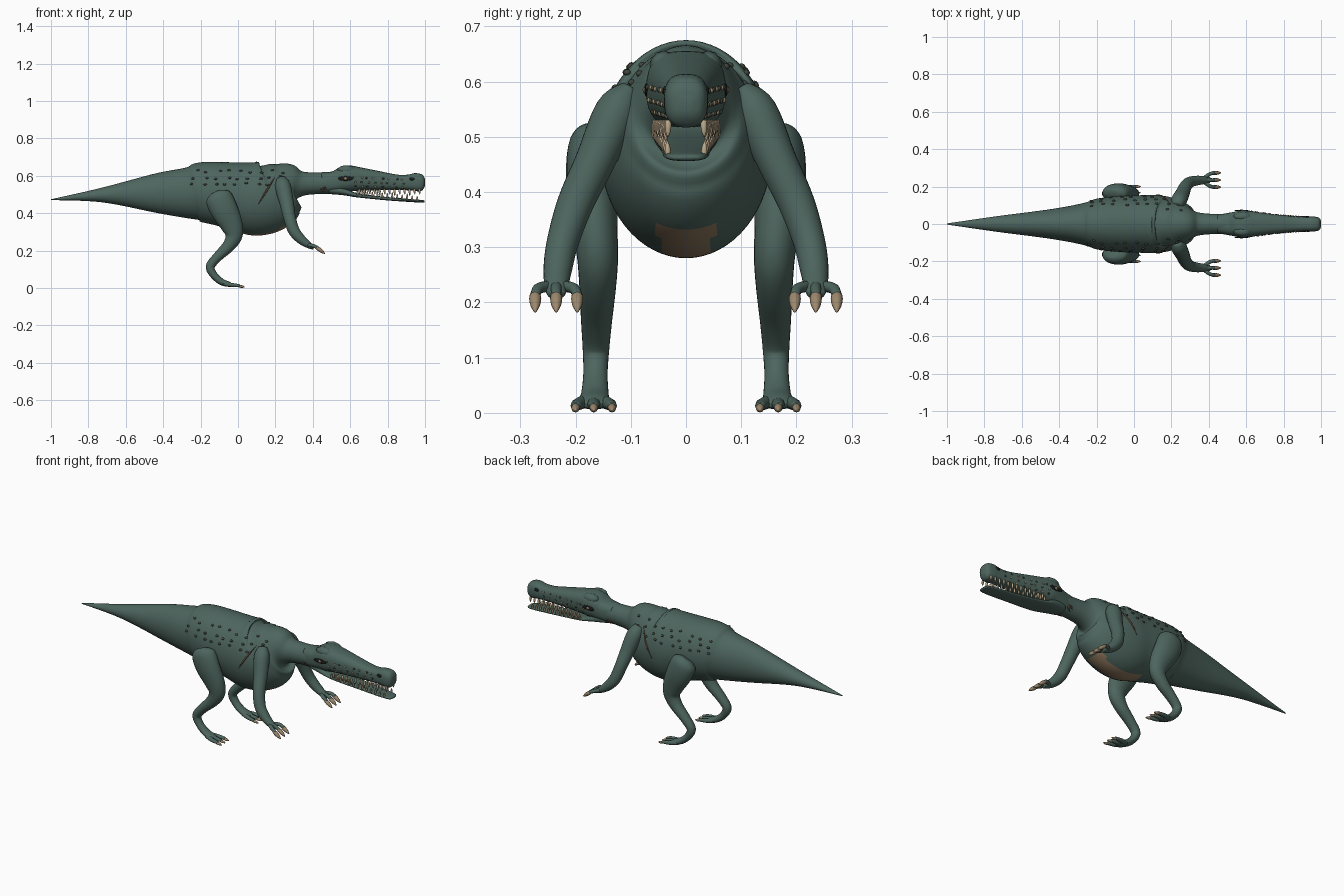
import bpy, bmesh, math, random
from mathutils import Vector
from mathutils.bvhtree import BVHTree

random.seed(4)
if "Cube" in bpy.data.objects:
    bpy.data.objects.remove(bpy.data.objects["Cube"])


def material(name, *rgb):
    m = bpy.data.materials.new(name)
    m.use_nodes = True
    m.diffuse_color = (*rgb, 1)
    m.node_tree.nodes["Principled BSDF"].inputs["Base Color"].default_value = (*rgb, 1)
    return m


HIDE = material("green hide", .075, .13, .112)
TAN = material("tan belly", .27, .185, .11)
CLAW = material("claw horn", .34, .25, .155)
TOOTH = material("tooth ivory", .5, .4, .26)
STUD = material("dark scale", .05, .06, .045)
SCAR = material("brown scar", .1, .06, .04)
BLACK = material("black", .01, .012, .012)


def finish(name, bm, *mats):
    bmesh.ops.recalc_face_normals(bm, faces=bm.faces)
    me = bpy.data.meshes.new(name)
    bm.to_mesh(me)
    bm.free()
    for m in mats:
        me.materials.append(m)
    for p in me.polygons:
        p.use_smooth = True
    ob = bpy.data.objects.new(name, me)
    bpy.context.collection.objects.link(ob)
    return ob


def smooth_path(rows, steps):
    """Cubic interpolation through rows of numbers."""
    rows = [Vector(r) for r in rows]
    ext = [rows[0]] + rows + [rows[-1]]
    out = []
    for a, b, c, d in zip(ext, ext[1:], ext[2:], ext[3:]):
        for k in range(steps):
            t = k / steps
            out.append(b + (c - a) * (t / 2) + (a * 2 - b * 5 + c * 4 - d) * (t * t / 2)
                       + (b * 3 - a - c * 3 + d) * (t ** 3 / 2))
    return out + [rows[-1]]


def tube(bm, rows, sides=24, steps=5, power=1.0):
    """Loft rings of x, y, z, side radius, other radius along a path."""
    pts = smooth_path(rows, steps)
    rings = []
    for i, p in enumerate(pts):
        t = (pts[min(i + 1, len(pts) - 1)] - pts[max(i - 1, 0)]).to_3d()
        t = Vector(t[:3]).normalized()
        side = Vector((0, 1, 0))
        side = (side - t * t.dot(side)).normalized()
        up = t.cross(side)
        ring = []
        for k in range(sides):
            a = math.tau * k / sides
            c, s = math.cos(a), math.sin(a)
            c = math.copysign(abs(c) ** power, c)
            s = math.copysign(abs(s) ** power, s)
            ring.append(bm.verts.new(Vector(p[:3]) + side * c * max(p[3], .001) + up * s * max(p[4], .001)))
        rings.append(ring)
    for r, q in zip(rings, rings[1:]):
        for k in range(sides):
            j = (k + 1) % sides
            bm.faces.new((r[k], r[j], q[j], q[k]))
    bm.faces.new(rings[0])
    bm.faces.new(rings[-1])


def profile(rows):
    """Turn x, top, bottom, half width into tube rows."""
    return [(x, 0, (t + b) / 2, w, (t - b) / 2) for x, t, b, w in rows]


def spike(bm, base, tip, radius):
    """Slightly rounded horn from base to tip."""
    a, b = Vector(base), Vector(tip)
    tube(bm, [(*a.lerp(b, f), radius * r, radius * r)
              for f, r in ((0, .8), (.3, 1), (.7, .75), (1, .15))], 8, 2)


def blob(bm, loc, size, normal=(0, 0, 1)):
    """Small ellipsoid flattened along a normal."""
    rot = Vector(normal).to_track_quat('Z', 'Y').to_matrix().to_4x4()
    new = bmesh.ops.create_icosphere(bm, subdivisions=2, radius=1)["verts"]
    for v in new:
        v.co = rot @ Vector([c * s for c, s in zip(v.co, size)]) + Vector(loc)


# Body: tail, trunk and neck in one skin, with a tan belly patch
bm = bmesh.new()
tube(bm, profile([
    (-1, .474, .47, .003), (-.73, .535, .458, .042), (-.44, .612, .402, .08),
    (-.27, .645, .372, .112), (-.2, .672, .355, .135), (-.1, .674, .334, .148),
    (.02, .673, .3, .153), (.1, .675, .28, .156), (.18, .678, .305, .146),
    (.25, .686, .385, .118), (.29, .668, .445, .09), (.34, .625, .49, .063),
    (.42, .618, .502, .054), (.52, .62, .505, .055), (.6, .6, .52, .045)]), 64, 8)
for f in bm.faces:
    c = f.calc_center_median()
    f.material_index = int(abs(c.y) < .05 and c.z < .385 and -.02 < c.x < .26)
skin = BVHTree.FromBMesh(bm)
finish("body", bm, HIDE, TAN)

# Upper head and snout
bm = bmesh.new()
tube(bm, profile([
    (.45, .615, .51, .05), (.52, .626, .512, .062), (.58, .655, .515, .072),
    (.65, .645, .52, .065), (.75, .625, .522, .052), (.85, .606, .523, .042),
    (.91, .606, .522, .039), (.95, .614, .518, .04), (.98, .604, .516, .037),
    (.994, .588, .528, .028), (1, .57, .545, .012)]), 32, 5, .75)
for s in (1, -1):
    blob(bm, (.58, s * .04, .63), (.05, .026, .026))
head_skin = BVHTree.FromBMesh(bm)
finish("upper_head", bm, HIDE)

# Lower jaw
bm = bmesh.new()
tube(bm, profile([
    (.49, .56, .502, .045), (.57, .534, .495, .06), (.64, .506, .484, .058),
    (.8, .486, .468, .046), (.93, .475, .459, .041), (.985, .47, .456, .033),
    (.998, .465, .459, .015)]), 24, 5, .75)
finish("lower_jaw", bm, HIDE)

# Teeth in both jaws
bm = bmesh.new()
COUNT = 13
for s in (1, -1):
    for i in range(COUNT):
        f = i / (COUNT - 1)
        x, y = .65 + .32 * f, s * (.055 - .023 * f)
        long = .034 if i % 3 == 1 else .026
        spike(bm, (x, y, .53), (x + .002, y * 1.03, .526 - long), .006)
        z = .498 - .032 * f
        spike(bm, (x - .012, y * 1.02, z), (x - .012, y * 1.06, z + long), .0055)
finish("teeth", bm, TOOTH)

for s, word in ((1, "left"), (-1, "right")):
    # Arm with three fingers and claws
    bm, claws = bmesh.new(), bmesh.new()
    tube(bm, [(x, s * y, z, a, b) for x, y, z, a, b in (
        (.23, .1, .585, .02, .025), (.24, .125, .545, .04, .042), (.26, .165, .455, .036, .038),
        (.275, .2, .38, .033, .033), (.297, .223, .31, .029, .031),
        (.335, .232, .262, .026, .026), (.38, .235, .228, .021, .017), (.405, .235, .215, .016, .01))])
    for d in (-.038, 0, .038):
        y = s * (.235 + d)
        tube(bm, [(.375, s * (.235 + d * .3), .23, .01, .01),
                  (.405, s * (.235 + d * .85), .225, .01, .01),
                  (.43, y, .212, .009, .009)], 10, 3)
        spike(claws, (.42, y, .217), (.465, y, .183), .011)
    finish(word + "_arm", bm, HIDE)
    finish(word + "_hand_claws", claws, CLAW)

    # Leg with thigh, hock, foot and toes
    bm, claws = bmesh.new(), bmesh.new()
    tube(bm, [(x, s * y, z, a, b) for x, y, z, a, b in (
        (-.115, .155, .508, .025, .035), (-.105, .163, .485, .048, .07),
        (-.075, .17, .42, .047, .073), (-.035, .165, .34, .041, .06),
        (-.022, .16, .28, .037, .046), (-.05, .16, .225, .033, .034),
        (-.11, .162, .165, .028, .026), (-.148, .163, .115, .024, .024),
        (-.13, .164, .07, .022, .02), (-.09, .165, .034, .025, .018),
        (-.05, .167, .02, .028, .014), (-.03, .167, .015, .02, .008))])
    for d in (-.033, 0, .033):
        y = s * (.167 + d)
        tube(bm, [(-.075, s * (.167 + d * .4), .022, .012, .012),
                  (-.03, s * (.167 + d * .85), .016, .012, .011),
                  (.01, y, .012, .009, .008)], 10, 3)
        spike(claws, (.002, y, .011), (.036, y, .005), .008)
    finish(word + "_leg", bm, HIDE)
    finish(word + "_foot_claws", claws, CLAW)

    # Rows of scales on the flank, set on the skin
    dark, pale = bmesh.new(), bmesh.new()
    for row, z in enumerate((.622, .59, .555)):
        for i in range(9):
            x = -.22 + i * .058 + random.uniform(-.012, .012) - row * .01
            hit, n, _, _ = skin.ray_cast(Vector((x, s, z + random.uniform(-.008, .008))), Vector((0, -s, 0)))
            if hit:
                blob(dark, hit, (.009, .007, .006), n)
                if (i + row) % 2:
                    blob(pale, hit + n * .003, (.005, .004, .004), n)

    # Small scales on the snout and cheek
    for row, z in enumerate((.59, .566, .545)):
        for i in range(8):
            x = .62 + i * .037 + random.uniform(-.01, .01)
            hit, n, _, _ = head_skin.ray_cast(Vector((x, s, z - .01 * i / 8)), Vector((0, -s, 0)))
            if hit:
                blob((dark, pale)[(i + row) % 2], hit, (.006, .005, .004), n)
    finish(word + "_dark_scales", dark, STUD)
    finish(word + "_pale_scales", pale, CLAW)

    # Scar on the ribs and creases on the neck
    bm = bmesh.new()
    for x0, z0, x1, z1 in ((.11, .45, .195, .59), (.44, .525, .47, .54), (.45, .515, .48, .53)):
        line = []
        for k in range(7):
            f = k / 6
            hit, n, _, _ = skin.ray_cast(Vector((x0 + (x1 - x0) * f, s, z0 + (z1 - z0) * f)), Vector((0, -s, 0)))
            if hit:
                r = .001 + .004 * math.sin(math.pi * f)
                line.append((*hit, r, r))
        if len(line) > 2:
            tube(bm, line, 8, 2)
    finish(word + "_scars", bm, SCAR)

    # Eye in a dark socket, and nostril
    bm, iris = bmesh.new(), bmesh.new()
    for x, z, w, h in ((.575, .585, .04, .013), (.93, .583, .014, .009)):
        hit, n, _, _ = head_skin.ray_cast(Vector((x, s, z)), Vector((0, -s, 0)))
        if hit:
            blob(bm, hit, (w, h, .004), (0, s, 0))
            if w > .02:
                blob(iris, hit, (.011, .009, .007), (0, s, 0))
    finish(word + "_eye_socket_and_nostril", bm, BLACK)
    finish(word + "_eye", iris, TAN)
